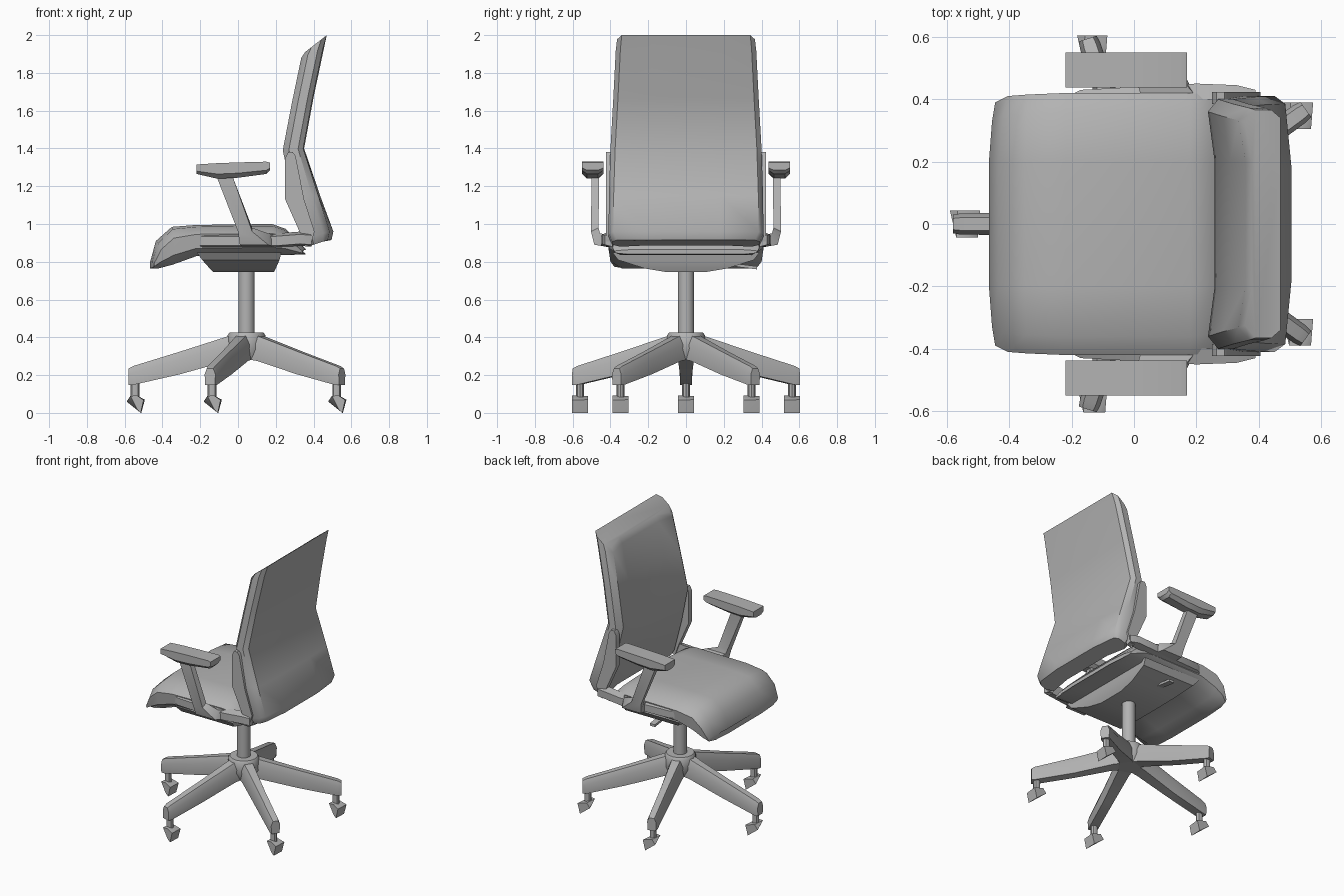
import bpy, bmesh, math
from mathutils import Vector

if "Cube" in bpy.data.objects:
    bpy.data.objects.remove(bpy.data.objects["Cube"])

grey = bpy.data.materials.new("plain grey")
grey.diffuse_color = (0.45, 0.45, 0.45, 1)
grey.use_nodes = True
grey.node_tree.nodes["Principled BSDF"].inputs["Base Color"].default_value = grey.diffuse_color


def finish(name, bm, angle=40):
    bmesh.ops.recalc_face_normals(bm, faces=bm.faces)
    me = bpy.data.meshes.new(name)
    bm.to_mesh(me)
    bm.free()
    ob = bpy.data.objects.new(name, me)
    bpy.context.collection.objects.link(ob)
    me.materials.append(grey)
    bpy.ops.object.select_all(action='DESELECT')
    ob.select_set(True)
    bpy.context.view_layer.objects.active = ob
    bpy.ops.object.shade_smooth_by_angle(angle=math.radians(angle))
    return ob


def loft(name, rings, angle=40):
    """Skin a list of equal-length rings and cap both ends."""
    bm = bmesh.new()
    vs = [[bm.verts.new(p) for p in r] for r in rings]
    n = len(vs[0])
    for a, b in zip(vs, vs[1:]):
        for i in range(n):
            j = (i + 1) % n
            bm.faces.new((a[i], a[j], b[j], b[i]))
    bm.faces.new(vs[0])
    bm.faces.new(vs[-1])
    return finish(name, bm, angle)


def plate(name, pts, y0, y1, angle=40):
    """Extrude an x-z outline from y0 to y1."""
    return loft(name, [[(x, y, z) for x, z in pts] for y in (y0, y1)], angle)


def hull(name, pts, angle=30):
    bm = bmesh.new()
    for p in pts:
        bm.verts.new(p)
    res = bmesh.ops.convex_hull(bm, input=bm.verts)
    junk = [v for v in res["geom_interior"] if isinstance(v, bmesh.types.BMVert)]
    bmesh.ops.delete(bm, geom=junk, context='VERTS')
    return finish(name, bm, angle)


def mirrored(half):
    """Complete a y >= 0 half ring with its mirror image."""
    return half + [(x, -y, z) for x, y, z in reversed(half)]


# seat cushion: front to rear; x, top z, bottom z, half width, x shift of corners
seat = []
for x, t, b, w, dx in [(-0.465, 0.80, 0.765, 0.39, 0.02), (-0.435, 0.91, 0.765, 0.41, 0.03),
                       (-0.35, 0.985, 0.785, 0.415, 0.01), (-0.22, 0.995, 0.83, 0.42, 0),
                       (0.18, 1.0, 0.835, 0.42, 0), (0.25, 0.975, 0.835, 0.415, 0),
                       (0.36, 0.865, 0.84, 0.38, -0.02)]:
    h = t - b
    seat.append(mirrored([(x, 0.2, t), (x + dx / 2, w - 0.06, t - 0.06 * h),
                          (x + dx, w, t - 0.3 * h), (x + dx, w - 0.01, b + 0.25 * h),
                          (x + dx / 2, w - 0.07, b), (x, 0.18, b)]))
loft("seat", seat, 45)

# shallow mechanism housing under the seat
hull("under_seat_housing",
     [(x, s * y, z) for s in (1, -1) for x0, x1, y, z in
      [(-0.22, 0.23, 0.39, 0.85), (-0.19, 0.22, 0.36, 0.81),
       (-0.15, 0.20, 0.22, 0.765), (-0.13, 0.19, 0.10, 0.745)] for x in (x0, x1)])

# backrest: bottom to top; front (x,z), rear (x,z), half width, rear bulge
back = []
for xf, zf, xb, zb, w, bulge in [(0.37, 0.88, 0.475, 0.915, 0.39, 0.02),
                                 (0.35, 0.92, 0.485, 0.96, 0.41, 0.02),
                                 (0.29, 1.15, 0.425, 1.15, 0.408, 0.01),
                                 (0.237, 1.39, 0.345, 1.40, 0.40, 0.005),
                                 (0.285, 1.64, 0.395, 1.67, 0.385, 0.005),
                                 (0.335, 1.88, 0.45, 1.93, 0.372, 0.005),
                                 (0.355, 1.91, 0.47, 2.0, 0.365, 0)]:
    m = lambda k: (xf + (xb - xf) * k, zf + (zb - zf) * k)
    half = []
    for k, y in [(0.2, 0.2), (0.0, w - 0.04), (0.3, w), (0.75, w), (1.0, w - 0.025)]:
        x, z = m(k)
        half.append((x, y, z))
    half.append((xb + bulge, 0.18, zb))
    back.append(mirrored(half))
loft("backrest", back, 40)

# arms on both sides
for s, side in ((1, "left"), (-1, "right")):
    # lower rail along the seat
    loft(side + "_seat_rail", [[(x, s * y, z) for y, z in
         ((y0, 0.875 + c), (y1, 0.885 + c), (y1, 0.935 + c), (y0, 0.95 + c))]
         for x, y0, y1, c in ((-0.2, 0.40, 0.415, 0), (-0.17, 0.40, 0.43, 0),
                              (0.2, 0.40, 0.45, 0), (0.33, 0.395, 0.445, 0.01),
                              (0.39, 0.39, 0.43, 0.005))])
    # upright holding the backrest
    plate(side + "_back_upright",
          [(0.25, 1.35), (0.265, 1.38), (0.29, 1.38), (0.305, 1.36), (0.35, 1.13),
           (0.405, 0.96), (0.385, 0.89), (0.355, 0.88), (0.33, 0.95), (0.25, 1.13)],
          s * 0.385, s * 0.423)
    # arm post: elbow, foot and slanted upright
    loft(side + "_arm_post", [[(x0, s * y0, z0), (x1, s * y0, z0), (x1, s * y1, z1), (x0, s * y1, z1)]
         for x0, x1, y0, z0, y1, z1 in ((0.02, 0.19, 0.42, 0.945, 0.42, 0.88),
                                        (0.01, 0.16, 0.455, 0.95, 0.485, 0.89),
                                        (0.0, 0.075, 0.463, 0.98, 0.503, 0.96),
                                        (-0.115, -0.03, 0.46, 1.255, 0.50, 1.255))])
    # arm pad
    loft(side + "_arm_pad", [[(x, s * y, z) for y, z in
         ((0.465, b), (0.525, b), (0.55, b + 0.3 * (t - b)), (0.55, t),
          (0.437, t), (0.437, b + 0.3 * (t - b)))]
         for x, b, t in ((-0.22, 1.265, 1.315), (-0.11, 1.24, 1.322),
                         (0.0, 1.245, 1.326), (0.15, 1.265, 1.33), (0.17, 1.285, 1.325))], 30)

# height lever
loft("height_lever", [[(x, y, z + d) for x, d in ((-0.02, -0.008), (0.02, -0.008), (0.02, 0.008), (-0.02, 0.008))]
                      for y, z in ((0.18, 0.80), (0.28, 0.78), (0.375, 0.768))])


def disc(r, z, n=16):
    return [(CX + r * math.cos(math.tau * i / n), r * math.sin(math.tau * i / n), z) for i in range(n)]


# gas column and hub
CX = 0.045
loft("gas_column", [disc(0.043, 0.38), disc(0.043, 0.78)])
loft("base_hub", [disc(0.075, 0.28), disc(0.105, 0.34), disc(0.10, 0.41), disc(0.09, 0.425)])

# five base legs with casters
for i in range(5):
    a = math.radians(36 + 72 * i)
    u, v = Vector((math.cos(a), math.sin(a), 0)), Vector((-math.sin(a), math.cos(a), 0))
    rings = []
    for r, w, b, t in ((0.03, 0.05, 0.285, 0.42), (0.10, 0.046, 0.275, 0.405),
                       (0.35, 0.036, 0.205, 0.325), (0.60, 0.034, 0.148, 0.248),
                       (0.625, 0.03, 0.148, 0.235)):
        c = Vector((CX, 0, 0)) + u * r
        rings.append([c + v * (w * k) + Vector((0, 0, b + (t - b) * h)) for k, h in
                      ((-0.9, 0), (0.9, 0), (1, 0.65), (0.6, 1), (-0.6, 1), (-1, 0.65))])
    loft("base_leg_%d" % (i + 1), rings, 45)

    # caster stem and wedge-shaped wheel, all turned the same way
    p = Vector((CX, 0, 0)) + u * 0.59
    loft("caster_stem_%d" % (i + 1),
         [[(p.x + 0.023 * math.cos(math.tau * k / 8), p.y + 0.02 * math.sin(math.tau * k / 8), z)
           for k in range(8)] for z in (0.07, 0.16)])
    hull("caster_wheel_%d" % (i + 1),
         [p + Vector(q) for q in ((-0.045, 0.043, 0.06), (0.052, 0.043, 0.07), (0.033, 0.043, 0.0),
                                  (-0.02, 0.043, 0.09), (-0.025, -0.043, 0.09), (0.01, -0.043, 0.092),
                                  (0.045, -0.043, 0.068), (0.03, -0.043, 0.0), (0.01, -0.043, 0.02))])
